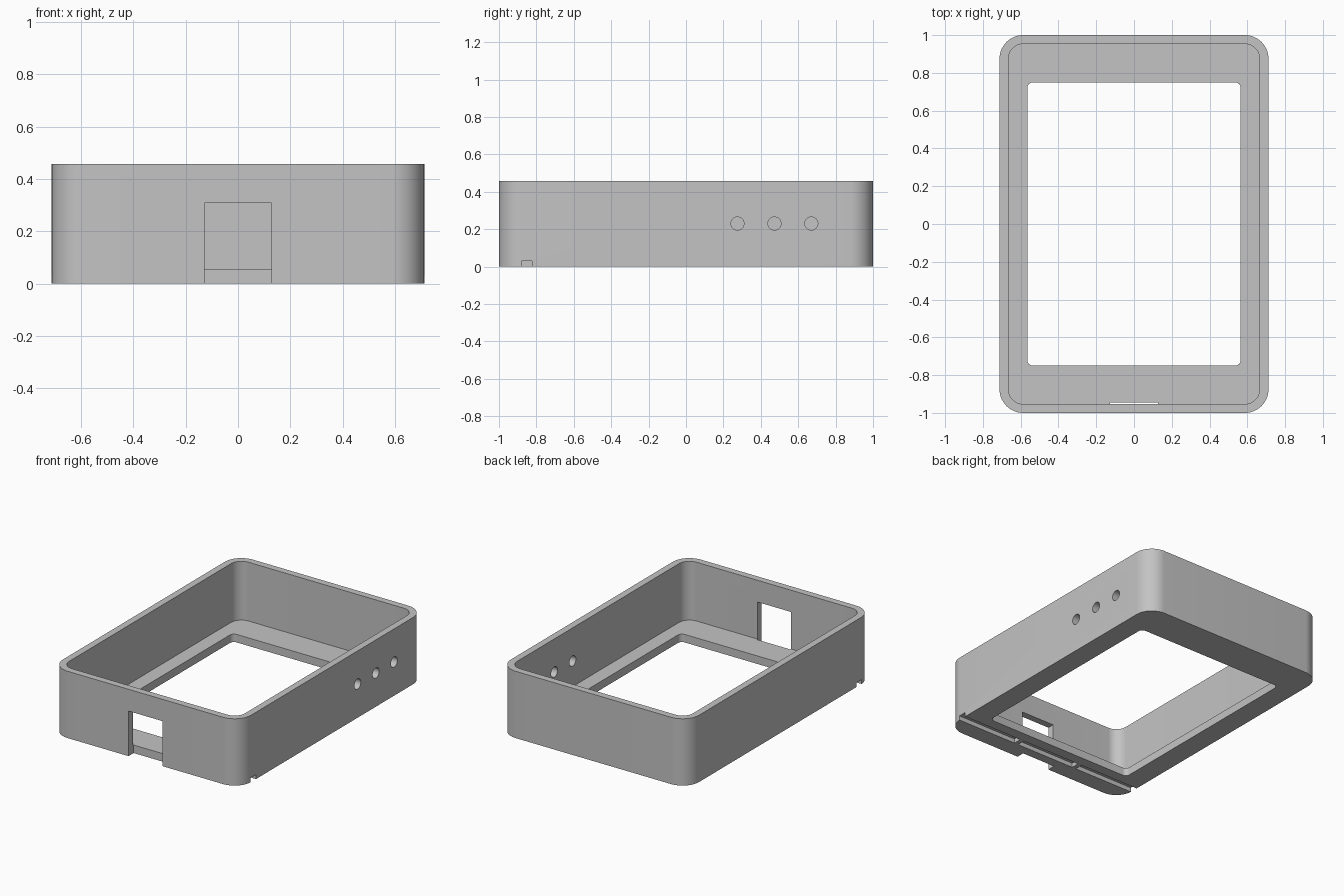
import bpy
import bmesh
import math
from mathutils import Matrix

default = bpy.data.objects.get("Cube")
if default:
    bpy.data.objects.remove(default)

HALF_X, HALF_Y, HEIGHT = 0.712, 1.0, 0.457
WALL, FLOOR = 0.047, 0.055

grey = bpy.data.materials.new("plain grey")
grey.use_nodes = True
COLOUR = (0.55, 0.55, 0.55, 1)
grey.diffuse_color = COLOUR
grey.node_tree.nodes["Principled BSDF"].inputs["Base Color"].default_value = COLOUR


def finish(name, bm):
    bmesh.ops.recalc_face_normals(bm, faces=bm.faces)
    mesh = bpy.data.meshes.new(name)
    bm.to_mesh(mesh)
    bm.free()
    mesh.materials.append(grey)
    obj = bpy.data.objects.new(name, mesh)
    bpy.context.collection.objects.link(obj)
    return obj


def rounded_prism(name, hx, hy, radius, z0, z1, steps=14):
    """Upright prism with a rounded rectangle as its outline."""
    bm = bmesh.new()
    ring = []
    for quarter, (sx, sy) in enumerate([(1, 1), (-1, 1), (-1, -1), (1, -1)]):
        for i in range(steps + 1):
            a = math.pi / 2 * (quarter + i / steps)
            ring.append(bm.verts.new((sx * (hx - radius) + radius * math.cos(a),
                                      sy * (hy - radius) + radius * math.sin(a), z0)))
    face = bm.faces.new(ring)
    top = bmesh.ops.extrude_face_region(bm, geom=[face])["geom"]
    verts = [g for g in top if isinstance(g, bmesh.types.BMVert)]
    bmesh.ops.translate(bm, verts=verts, vec=(0, 0, z1 - z0))
    return finish(name, bm)


def box(name, x0, x1, y0, y1, z0, z1):
    bm = bmesh.new()
    place = Matrix.Translation(((x0 + x1) / 2, (y0 + y1) / 2, (z0 + z1) / 2))
    size = Matrix.Diagonal((x1 - x0, y1 - y0, z1 - z0, 1))
    bmesh.ops.create_cube(bm, size=1, matrix=place @ size)
    return finish(name, bm)


def side_cylinder(name, x, y, z, radius, length):
    bm = bmesh.new()
    matrix = Matrix.Translation((x, y, z)) @ Matrix.Rotation(math.pi / 2, 4, "Y")
    bmesh.ops.create_cone(bm, cap_ends=True, segments=32, radius1=radius,
                          radius2=radius, depth=length, matrix=matrix)
    return finish(name, bm)


case = rounded_prism("case_shell", HALF_X, HALF_Y, 0.125, 0, HEIGHT)

# Inner cavity and the window through the floor
cutters = [
    rounded_prism("cavity_cutter", HALF_X - WALL, HALF_Y - WALL, 0.078, FLOOR, HEIGHT + 0.2),
    rounded_prism("window_cutter", 0.565, 0.75, 0.03, -0.2, FLOOR + 0.1, 6),
]

# Port opening in the front wall
cutters.append(box("port_cutter", -0.128, 0.128, -1.2, -0.945, -0.2, 0.308))

# Three round holes in the left wall
for y in (0.275, 0.473, 0.67):
    cutters.append(side_cylinder("hole_cutter", HALF_X, y, 0.23, 0.035, 0.3))

# Groove across the underside, broken by two small ribs
for x0, x1 in ((-0.9, -0.255), (-0.225, 0.225), (0.255, 0.9)):
    cutters.append(box("groove_cutter", x0, x1, -0.88, -0.823, -0.2, 0.03))

bpy.ops.object.select_all(action="DESELECT")
case.select_set(True)
bpy.context.view_layer.objects.active = case
for cutter in cutters:
    cutter.hide_render = True
    mod = case.modifiers.new(cutter.name, "BOOLEAN")
    mod.operation = "DIFFERENCE"
    mod.solver = "EXACT"
    mod.object = cutter
    bpy.ops.object.modifier_apply(modifier=mod.name)
    bpy.data.objects.remove(cutter)

bpy.ops.object.shade_smooth_by_angle(angle=math.radians(30))
